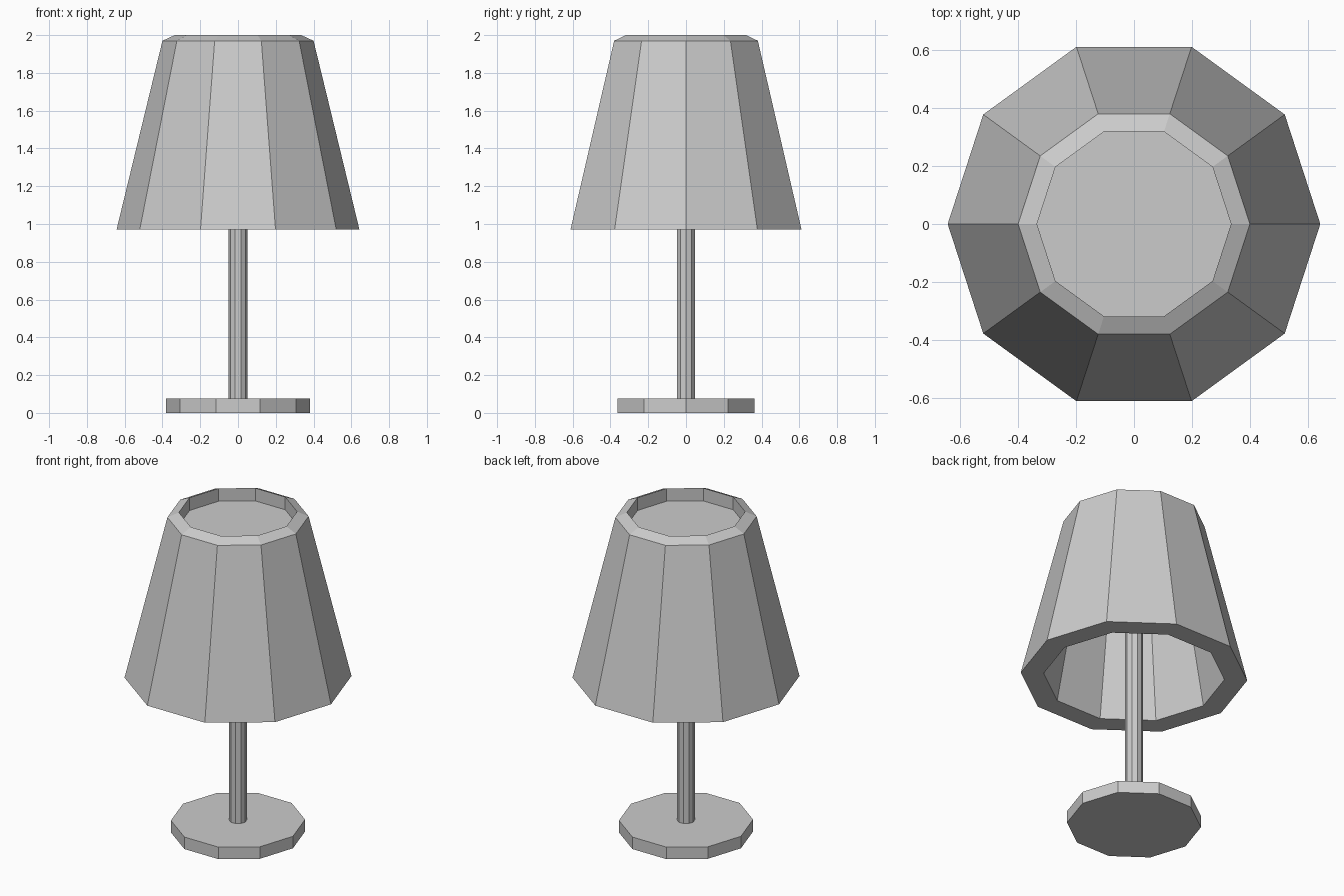
import bpy, bmesh, math

if "Cube" in bpy.data.objects:
    bpy.data.objects.remove(bpy.data.objects["Cube"])

SIDES = 10


def lathe(name, profile, cap_start=False, cap_end=False):
    """Ten-sided surface of revolution from (radius, z) points."""
    bm = bmesh.new()
    rings = []
    for r, z in profile:
        rings.append([bm.verts.new((r * math.cos(2 * math.pi * i / SIDES),
                                    r * math.sin(2 * math.pi * i / SIDES), z))
                      for i in range(SIDES)])
    for a, b in zip(rings, rings[1:]):
        for i in range(SIDES):
            j = (i + 1) % SIDES
            bm.faces.new((a[i], a[j], b[j], b[i]))
    if cap_start:
        bm.faces.new(rings[0][::-1])
    if cap_end:
        bm.faces.new(rings[-1])
    bmesh.ops.recalc_face_normals(bm, faces=bm.faces)
    mesh = bpy.data.meshes.new(name)
    bm.to_mesh(mesh)
    bm.free()
    obj = bpy.data.objects.new(name, mesh)
    bpy.context.collection.objects.link(obj)
    return obj


# Foot and pole
lathe("base", [(0.38, 0), (0.38, 0.075)], True, True)
lathe("pole", [(0.05, 0.07), (0.05, 1.92)], True, True)

# Thick-walled shade: inner wall, bottom rim, outer wall, bevelled top, recess floor
lathe("lampshade", [(0.335, 1.91), (0.513, 0.97), (0.643, 0.97), (0.40, 1.97),
                    (0.335, 2.0), (0.335, 1.92)], True, True)
